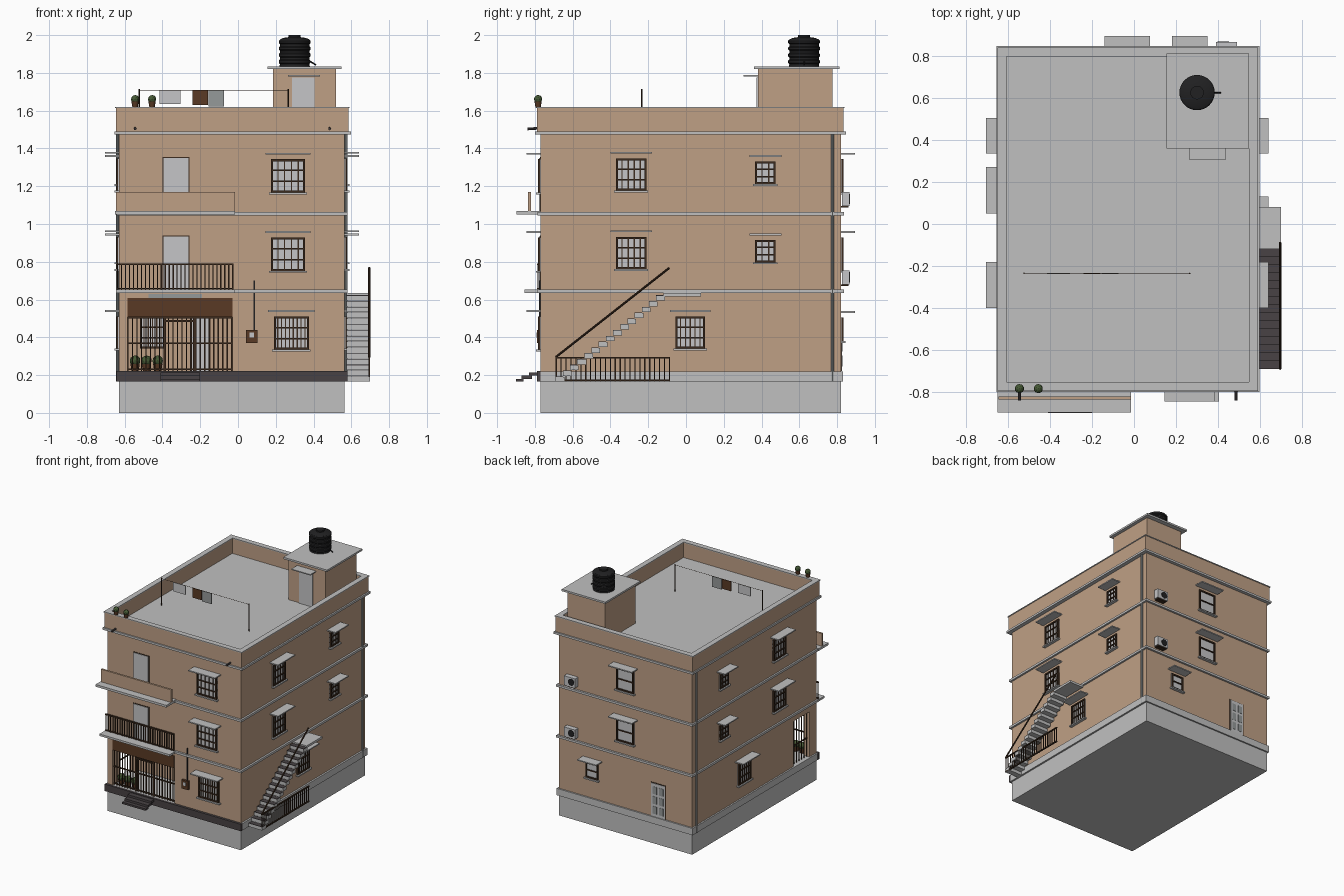
import bpy, bmesh, math
from mathutils import Vector, Matrix

if "Cube" in bpy.data.objects:
    bpy.data.objects.remove(bpy.data.objects["Cube"], do_unlink=True)


def material(name, r, g, b):
    m = bpy.data.materials.new(name)
    m.use_nodes = True
    m.diffuse_color = (r, g, b, 1)
    m.node_tree.nodes["Principled BSDF"].inputs["Base Color"].default_value = (r, g, b, 1)
    return m


WALL = material("tan plaster", .52, .35, .235)
GREY = material("concrete grey", .53, .53, .53)
STONE = material("dark stone", .065, .055, .058)
IRON = material("dark brown iron", .045, .024, .013)
WOOD = material("brown wood", .10, .042, .018)
GREEN = material("leaf green", .06, .10, .035)
BLACK = material("black plastic", .015, .015, .016)
PALE = material("pale panel", .56, .56, .57)
CLOTH = material("slate cloth", .30, .32, .32)

# Wall planes
X0, X1, Y0, Y1 = -.63, .565, -.77, .82


def finish(name, bm, mat, smooth=False):
    bmesh.ops.recalc_face_normals(bm, faces=bm.faces)
    me = bpy.data.meshes.new(name)
    bm.to_mesh(me)
    bm.free()
    me.materials.append(mat)
    ob = bpy.data.objects.new(name, me)
    bpy.context.collection.objects.link(ob)
    if smooth:
        bpy.ops.object.select_all(action='DESELECT')
        ob.select_set(True)
        bpy.context.view_layer.objects.active = ob
        bpy.ops.object.shade_smooth_by_angle()
    return ob


def boxes(name, mat, *items):
    """One object from boxes given as x0, x1, y0, y1, z0, z1."""
    bm = bmesh.new()
    for a, b, c, d, e, f in items:
        m = Matrix.Translation(((a + b) / 2, (c + d) / 2, (e + f) / 2))
        bmesh.ops.create_cube(bm, size=1, matrix=m @ Matrix.Diagonal((abs(b - a), abs(d - c), abs(f - e), 1)))
    return finish(name, bm, mat)


def on(side, u0, u1, z0, z1, d0, d1):
    """Box on a wall: u along the wall, d outward from it."""
    if side == "front":
        return (u0, u1, Y0 - d1, Y0 - d0, z0, z1)
    if side == "back":
        return (u0, u1, Y1 + d0, Y1 + d1, z0, z1)
    if side == "left":
        return (X1 + d0, X1 + d1, u0, u1, z0, z1)
    return (X0 - d1, X0 - d0, u0, u1, z0, z1)


def rod(name, mat, p, q, r, sides=8):
    p, q = Vector(p), Vector(q)
    bm = bmesh.new()
    m = Matrix.Translation((p + q) / 2) @ (q - p).to_track_quat('Z', 'Y').to_matrix().to_4x4()
    bmesh.ops.create_cone(bm, cap_ends=True, segments=sides, radius1=r, radius2=r, depth=(q - p).length, matrix=m)
    return finish(name, bm, mat, True)


def lathe(name, mat, x, y, z, profile, n=24):
    bm = bmesh.new()
    vs = [bm.verts.new((r, 0, h)) for r, h in profile]
    es = [bm.edges.new(e) for e in zip(vs, vs[1:])]
    bmesh.ops.spin(bm, geom=vs + es, cent=(0, 0, 0), axis=(0, 0, 1), angle=math.tau, steps=n)
    bmesh.ops.remove_doubles(bm, verts=bm.verts, dist=.0002)
    bmesh.ops.translate(bm, verts=bm.verts, vec=(x, y, z))
    return finish(name, bm, mat, True)


def ring(x0, x1, y0, y1, z0, z1, t):
    return [(x0, x1, y0, y0 + t, z0, z1), (x0, x1, y1 - t, y1, z0, z1),
            (x0, x0 + t, y0 + t, y1 - t, z0, z1), (x1 - t, x1, y0 + t, y1 - t, z0, z1)]


def spread(a, b, n):
    return [a + (b - a) * i / (n - 1) for i in range(n)]


def window(name, side, u0, u1, z0, z1, verts, rails=2, hood=True, shift=0):
    t = .011
    boxes(name + "_glass", PALE, on(side, u0, u1, z0, z1, shift - .005, shift + .004))
    frame = [on(side, u0, u1, z, z + t, shift, shift + .013) for z in (z0, z1 - t)]
    frame += [on(side, u, u + t, z0, z1, shift, shift + .013) for u in (u0, u1 - t)]
    frame += [on(side, u - .003, u + .003, z0, z1, shift, shift + .010) for u in spread(u0, u1, verts + 2)[1:-1]]
    frame += [on(side, u0, u1, z - .004, z + .004, shift, shift + .012) for z in spread(z0, z1, rails + 2)[1:-1]]
    boxes(name + "_grille", IRON, *frame)
    if hood:
        boxes(name + "_hood_and_sill", GREY, on(side, u0 - .03, u1 + .03, z1 + .025, z1 + .034, 0, .075),
              on(side, u0 - .01, u1 + .01, z0 - .01, z0, 0, .024))


def door(name, side, u0, u1, z0, z1, shift=0):
    boxes(name + "_frame", IRON, on(side, u0 - .005, u1 + .005, z0, z1 + .005, shift, shift + .003))
    boxes(name, PALE, on(side, u0, u1, z0, z1, shift, shift + .007))


def plant(name, x, y, z, s=1):
    lathe(name + "_pot", WOOD, x, y, z, [(0, 0), (.014 * s, 0), (.019 * s, .03 * s), (0, .03 * s)], 12)
    bm = bmesh.new()
    bmesh.ops.create_icosphere(bm, subdivisions=2, radius=.022 * s, matrix=Matrix.Translation((x, y, z + .043 * s)))
    finish(name + "_leaves", bm, GREEN)


# Plinth and body, with an open porch at the front corner
PX, PY = -.03, -.45
boxes("plinth", GREY, (X0, X1, Y0, Y1, 0, .17), (X0 - .012, X1 + .014, Y0 - .012, Y1 + .012, .165, .22))
boxes("front_base_band", STONE, on("front", X0 - .014, X1 + .015, .165, .221, .0, .02))
boxes("ground_floor_walls", WALL, (PX, X1, Y0, Y1, .22, .64), (X0, PX, PY, Y1, .22, .64),
      (X0, X0 + .045, Y0, -.68, .22, .64), (X0, X0 + .045, -.48, PY, .22, .64),
      (X0, X0 + .045, -.68, -.48, .585, .64), (X0 + .045, PX, Y0, Y0 + .04, .605, .64))
boxes("upper_walls", WALL, (X0, X1, Y0, Y1, .63, 1.485))
boxes("porch_fascia", WOOD, (X0 + .045, PX, Y0 - .004, Y0 + .03, .507, .607))
boxes("porch_lintel_panel", CLOTH, on("front", -.475, -.19, .607, .629, 0, .006))

# Cornices, parapet and roof
for i, z in enumerate((.634, 1.046)):
    boxes(f"floor_cornice_{i + 1}", GREY, *ring(X0 - .013, X1 + .015, Y0 - .016, Y1 + .016, z, z + .018, .05))
boxes("roof_cornice", GREY, *ring(X0 - .025, X1 + .032, Y0 - .03, Y1 + .026, 1.474, 1.491, .06))
boxes("parapet", WALL, *ring(-.645, .585, -.79, .835, 1.488, 1.613, .033))
boxes("parapet_coping", GREY, *ring(-.65, .59, -.795, .84, 1.613, 1.62, .043))
boxes("roof_floor", GREY, (X0, X1, Y0, Y1, 1.48, 1.492))

# Front balconies
boxes("lower_balcony_slab", GREY, on("front", -.645, -.015, .636, .652, 0, .085))
bars = [on("front", u - .003, u + .003, .652, .79, .01, .016) for u in spread(-.637, -.028, 30)]
boxes("lower_balcony_railing", IRON, on("front", -.64, -.025, .782, .792, .008, .02),
      on("front", -.64, -.025, .655, .662, .008, .018), *bars)
boxes("upper_balcony_slab", GREY, on("front", -.65, -.015, 1.05, 1.068, 0, .127))
boxes("upper_balcony_wall", WALL, on("front", -.645, -.015, 1.068, 1.17, .05, .066))
door("lower_balcony_door", "front", -.395, -.262, .652, .935)
door("upper_balcony_door", "front", -.395, -.262, 1.068, 1.35)

# Porch: door, window, grilles, gate, plants, steps
door("porch_door", "front", -.25, -.15, .221, .51, Y0 - PY)
window("porch_window", "front", -.52, -.385, .34, .51, 5, 2, False, Y0 - PY)
grille = [on("front", u - .003, u + .003, .22, .51, -.02, -.014) for u in spread(-.582, -.033, 24)]
grille += [on("front", -.585, PX, z, z + .008, -.022, -.012) for z in (.228, .365, .5)]
grille += [on("front", u - .005, u + .005, .22, .5, -.022, -.010) for u in (-.385, -.232)]
grille += [on("front", -.385, -.232, .482, .492, -.022, -.010)]
grille += [on("right", y - .003, y + .003, .22, .585, -.025, -.019) for y in spread(-.675, -.485, 7)]
grille += [on("right", -.68, -.48, .365, .373, -.026, -.018)]
boxes("porch_grille", IRON, *grille)
for i, x in enumerate((-.545, -.485, -.425)):
    plant(f"porch_plant_{i + 1}", x, -.715, .22, 1.3)
boxes("front_steps", STONE, on("front", -.41, -.2, .165, .18, .09, .13),
      on("front", -.41, -.2, .18, .197, .045, .1), on("front", -.41, -.2, .197, .214, .015, .06))

# Windows
window("front_ground_window", "front", .19, .375, .335, .51, 8)
for i, z in enumerate((.752, 1.167)):
    n = i + 1
    window(f"front_upper_window_{n}", "front", .175, .355, z, z + .176, 4)
    window(f"back_upper_window_{n}", "back", -.11, .045, z, z + .176, 0, 1)
    for side in ("left", "right"):
        window(f"{side}_large_window_{n}", side, -.37, -.21, z + .01, z + .18, 4)
        window(f"{side}_small_window_{n}", side, .365, .475, z + .045, z + .163, 2)
window("left_ground_window", "left", -.055, .1, .34, .51, 5)
window("right_ground_window", "right", .08, .24, .34, .51, 5)
window("back_ground_window", "back", .21, .32, .38, .505, 0, 1)

# Back door with panels
door("back_door", "back", -.39, -.267, .221, .49)
boxes("back_door_panels", CLOTH, *[on("back", u, u + .035, z, z + .06, .005, .009)
                                  for u in (-.375, -.317) for z in (.245, .325, .405)])

# Air conditioners
for i, z in enumerate((.68, 1.095)):
    boxes(f"air_conditioner_{i + 1}", PALE, on("back", .39, .49, z, z + .075, .005, .045))
    rod(f"air_conditioner_fan_{i + 1}", BLACK, (.425, Y1 + .04, z + .038), (.425, Y1 + .048, z + .038), .027, 20)
    boxes(f"air_conditioner_bracket_{i + 1}", IRON, on("back", .4, .48, z - .008, z, 0, .04))

# Downpipes, roof spouts, meter box
for name, x in (("left", X1 + .008), ("right", X0 - .008)):
    rod(name + "_downpipe", CLOTH, (x, .775, .165), (x, .775, 1.475), .008)
for i, x in enumerate((-.545, .485)):
    rod(f"roof_spout_{i + 1}", STONE, (x, -.78, 1.507), (x, -.84, 1.503), .007)
boxes("meter_box", WOOD, on("front", .043, .102, .37, .44, 0, .018))
boxes("meter_face", PALE, on("front", .06, .085, .398, .425, .01, .021))
boxes("meter_cable", BLACK, on("front", .083, .089, .44, .7, 0, .007))

# Outside staircase with fence and handrail
N = 15
run, rise = .57 / N, .46 / N
SX0, SX1 = X1 + .01, .7
steps, treads = [], []
for i in range(N):
    y, z = -.69 + i * run, .165 + i * rise
    steps.append((SX0, SX1, y, y + run + .008, z, z + rise - .005))
    treads.append((SX0, SX1, y, y + run, z + rise - .005, z + rise - .002))
boxes("stair_steps", GREY, *steps)
boxes("stair_treads", STONE, *treads)
boxes("stair_landing", GREY, (SX0, SX1, -.12, .08, .616, .634))
boxes("stair_fence", IRON, *[(.692, .698, y - .003, y + .003, .165, .295) for y in spread(-.687, -.088, 24)],
      *[(.69, .7, -.69, -.085, z, z + .009) for z in (.168, .288)])
rod("stair_handrail", IRON, (.695, -.69, .295), (.695, -.088, .768), .006)

# Stair house on the roof
boxes("stair_house", WALL, (.185, .52, .38, .775, 1.49, 1.822))
boxes("stair_house_roof", GREY, (.155, .547, .36, .812, 1.82, 1.835))
boxes("stair_house_door", PALE, (.285, .405, .373, .39, 1.492, 1.775))
boxes("stair_house_hood", GREY, (.265, .435, .305, .385, 1.782, 1.79))

# Water tank
profile = [(0, 0), (.08, 0)]
for k in range(4):
    h = .012 + k * .035
    profile += [(.078, h), (.084, h + .006), (.084, h + .018), (.078, h + .024)]
profile += [(.078, .142), (.06, .15), (.032, .154), (.032, .165), (0, .165)]
lathe("water_tank", BLACK, .30, .625, 1.835, profile, 32)
rod("tank_pipe", BLACK, (.37, .625, 1.868), (.413, .625, 1.842), .004)

# Clothes line
for i, x in enumerate((-.523, .265)):
    rod(f"line_post_{i + 1}", IRON, (x, -.235, 1.49), (x, -.235, 1.715), .004)
rod("clothes_line", IRON, (-.523, -.235, 1.708), (.265, -.235, 1.708), .0015, 6)
for name, m, a, b, z in (("pale_towel", PALE, -.415, -.305, 1.635), ("brown_towel", WOOD, -.24, -.16, 1.63),
                         ("slate_towel", CLOTH, -.155, -.073, 1.622)):
    boxes(name, m, (a, b, -.238, -.232, z, 1.708))

# Parapet plants
for i, x in enumerate((-.545, -.455)):
    plant(f"parapet_plant_{i + 1}", x, -.783, 1.618)
